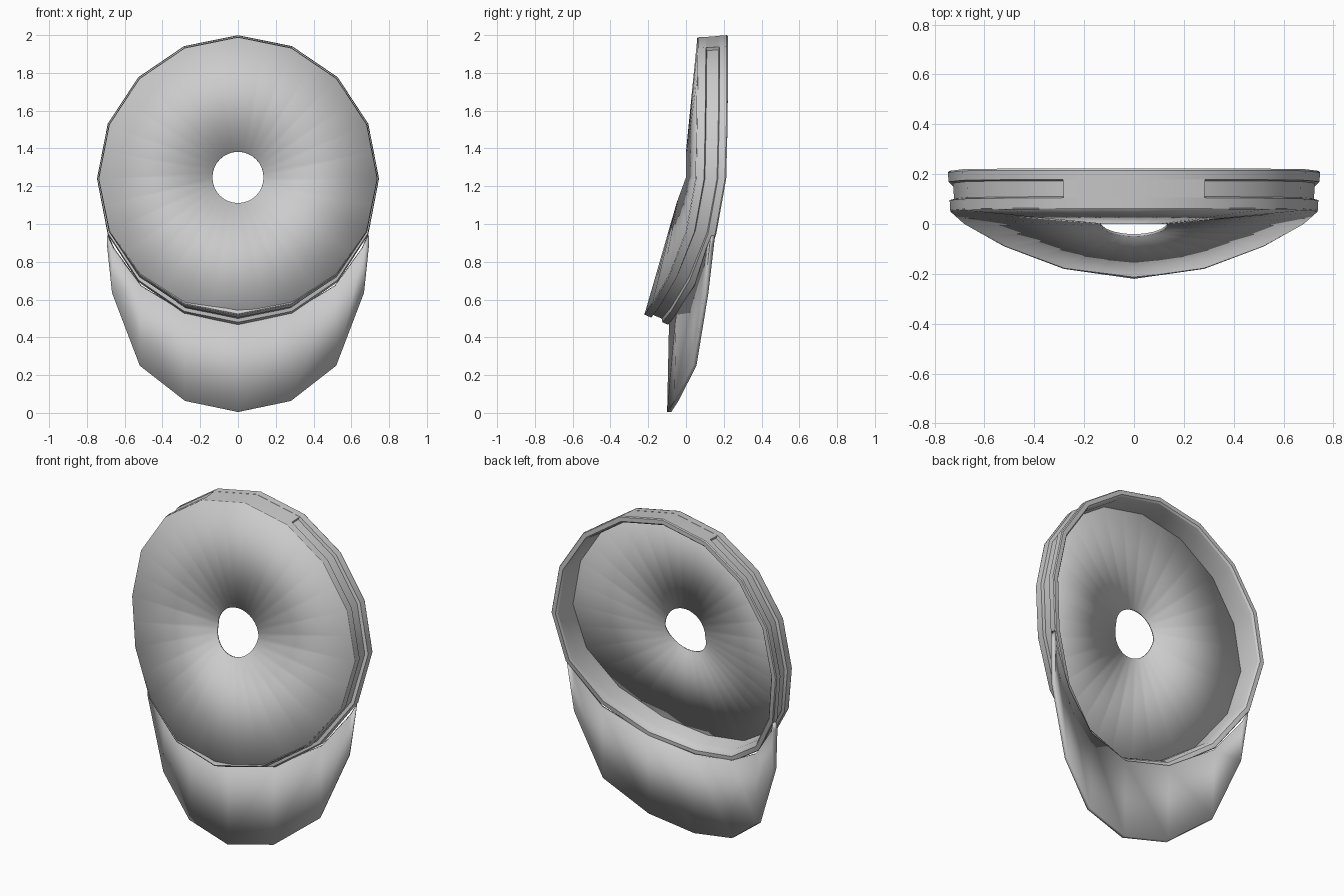
import bpy, bmesh, math
from mathutils import Vector

if "Cube" in bpy.data.objects:
    bpy.data.objects.remove(bpy.data.objects["Cube"])

N = 16
CZ = 1.24
# Depth (y) of the front and back edges of the shell, from top to bottom
FRONT_Y = [.06, .06, .058, .055, .05, 0, -.09, -.18, -.22]
BACK_Y = [.222, .222, .222, .22, .213, .16, .06, -.04, -.09]


def make(name, verts, faces, thickness=0, inset=None):
    bm = bmesh.new()
    vs = [bm.verts.new(v) for v in verts]
    for f in faces:
        bm.faces.new([vs[i] for i in f])
    if inset:
        bmesh.ops.inset_region(bm, faces=bm.faces[:], thickness=inset[0],
                               depth=inset[1], use_even_offset=True)
    if not thickness:
        bmesh.ops.recalc_face_normals(bm, faces=bm.faces[:])
    me = bpy.data.meshes.new(name)
    bm.to_mesh(me)
    bm.free()
    ob = bpy.data.objects.new(name, me)
    bpy.context.collection.objects.link(ob)
    if thickness:
        mod = ob.modifiers.new("thickness", 'SOLIDIFY')
        mod.thickness = thickness
        mod.offset = -1
    bpy.ops.object.select_all(action='DESELECT')
    ob.select_set(True)
    bpy.context.view_layer.objects.active = ob
    bpy.ops.object.shade_smooth_by_angle(angle=math.radians(30))
    return ob


def edge_point(k, ys, rx, up, down):
    """Corner k of a bent 16-gon, counted clockwise from the top."""
    k %= N
    a = 2 * math.pi * k / N
    c = math.cos(a)
    return Vector((rx * math.sin(a), ys[min(k, N - k)], CZ + c * (up if c > 0 else down)))


def front(k):
    return edge_point(k, FRONT_Y, .737, .748, .72)


def back(k):
    return edge_point(k, BACK_Y, .747, .76, .775)


def section(k, t, drop):
    """Point across the side band, t = 0 front to 1 back, moved inward by drop."""
    p = front(k).lerp(back(k), t)
    a = 2 * math.pi * (k % N) / N
    return p - drop * Vector((math.sin(a), 0, math.cos(a)))


def sweep(name, profile, ks, closed):
    m = len(profile)
    verts = [section(k, t, d) for k in ks for t, d in profile]
    n = len(ks)
    faces = []
    for i in range(n if closed else n - 1):
        j = (i + 1) % n
        for p in range(m):
            q = (p + 1) % m
            faces.append((i * m + p, i * m + q, j * m + q, j * m + p))
    if not closed:
        faces += [tuple(range(m)), tuple(range((n - 1) * m, n * m))]
    return make(name, verts, faces)


# Side band with a recessed groove and two raised lips
band = [(0, .004), (.03, 0), (.28, 0), (.31, .018), (.70, .018), (.73, 0),
        (.96, 0), (1, .005), (1, .03), (.94, .038), (.70, .042), (.06, .03)]
sweep("side_band", band, list(range(N)), True)

# Flush block closing the groove at the top
sweep("top_block", [(.27, .001), (.74, .001), (.74, .025), (.27, .025)], [-1, 0, 1], False)

# Dished face with a round hole
S = 2 * N
outer, inner = [], []
for i in range(S):
    k = i // 2
    p = front(k) if i % 2 == 0 else (front(k) + front(k + 1)) / 2
    outer.append(p)
    a = 2 * math.pi * i / S
    c = math.cos(a)
    inner.append(Vector((.136 * math.sin(a), .05 * min(c, 0), 1.247 + .136 * c)))
faces = [(i, S + i, S + (i + 1) % S, (i + 1) % S) for i in range(S)]
make("dished_face", outer + inner, faces, .01)

# Curved bill: half outline as x, y, bottom z, top z, mirrored
half = [(0, -.1, .005, .475), (.28, -.062, .063, .53), (.52, .035, .25, .675),
        (.667, .098, .635, .875), (.694, .125, .89, .94)]
cols = [(-x, y, b, t) for x, y, b, t in reversed(half[1:])] + half
verts = []
for x, y, b, t in cols:
    verts += [(x, y, b), (x, y + .01, t)]
faces = [(2 * i, 2 * i + 2, 2 * i + 3, 2 * i + 1) for i in range(len(cols) - 1)]
make("bill", verts, faces, .022, (.018, -.008))
